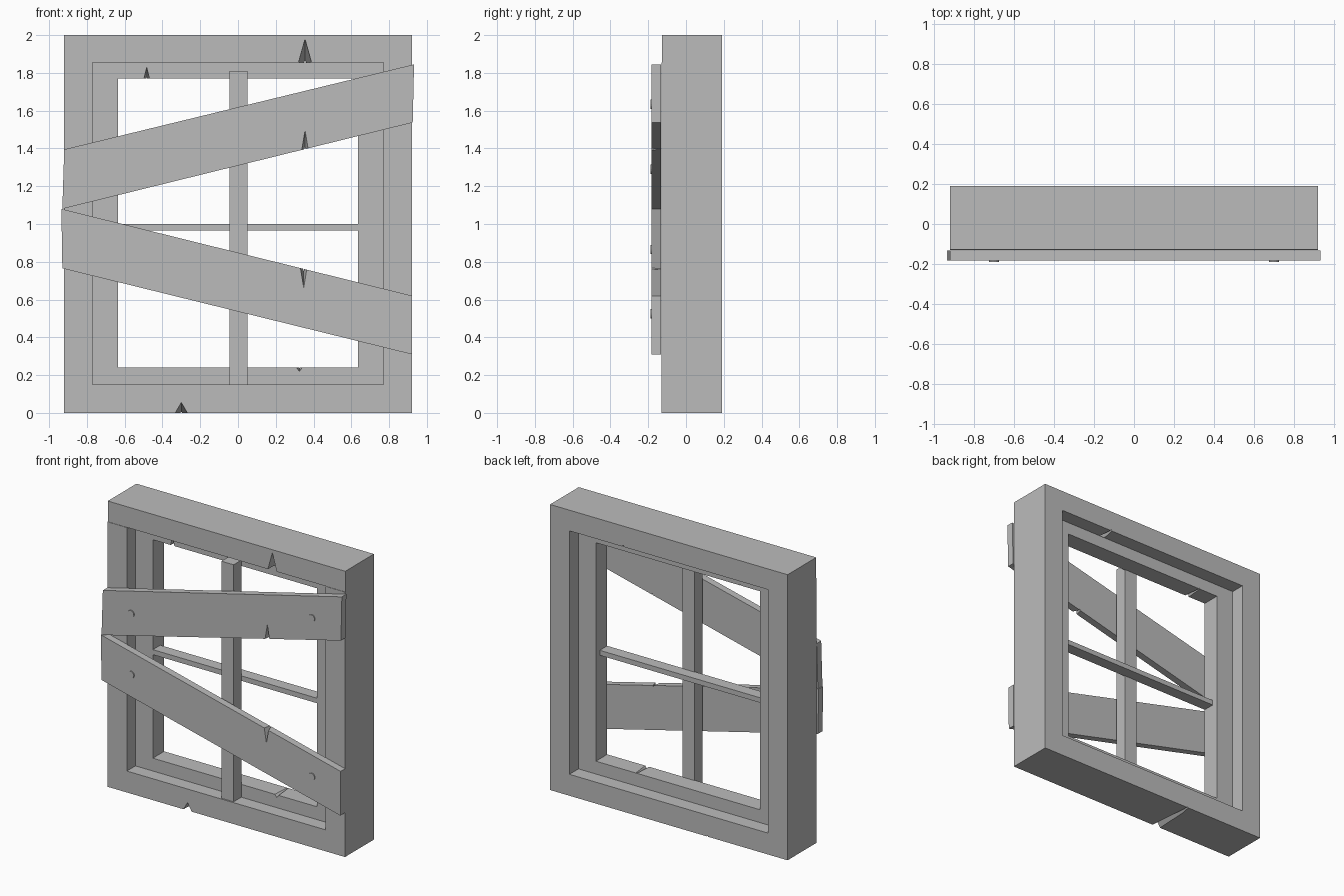
import bpy
import bmesh
from math import pi
from mathutils import Matrix

cube = bpy.data.objects.get("Cube")
if cube:
    bpy.data.objects.remove(cube, do_unlink=True)

grey = bpy.data.materials.new("plain_grey")
grey.use_nodes = True
grey.diffuse_color = (0.5, 0.5, 0.5, 1)
bsdf = next(n for n in grey.node_tree.nodes if n.type == 'BSDF_PRINCIPLED')
bsdf.inputs["Base Color"].default_value = grey.diffuse_color


def finish(name, bm):
    bmesh.ops.recalc_face_normals(bm, faces=bm.faces)
    mesh = bpy.data.meshes.new(name)
    bm.to_mesh(mesh)
    bm.free()
    mesh.materials.append(grey)
    obj = bpy.data.objects.new(name, mesh)
    bpy.context.scene.collection.objects.link(obj)
    return obj


def loft(name, front, back, y0, y1):
    """Solid between a front outline and a matching back outline in x, z."""
    bm = bmesh.new()
    a = [bm.verts.new((x, y0, z)) for x, z in front]
    b = [bm.verts.new((x, y1, z)) for x, z in back]
    bm.faces.new(a)
    bm.faces.new(b[::-1])
    for i in range(len(a)):
        j = (i + 1) % len(a)
        bm.faces.new((a[i], b[i], b[j], a[j]))
    return finish(name, bm)


def prism(name, outline, y0, y1):
    return loft(name, outline, outline, y0, y1)


def box(name, x0, x1, y0, y1, z0, z1):
    return prism(name, [(x0, z0), (x1, z0), (x1, z1), (x0, z1)], y0, y1)


def split(obj, x, edge, tip, half, y0, y1):
    """Cut a crack that opens at the edge height and tapers to the back."""
    out = edge + (edge - tip) * 0.3
    shallow = edge + (tip - edge) * 0.08
    front = [(x - half * 1.3, out), (x + half * 1.3, out), (x, tip)]
    back = [(x - half * 0.8, out), (x + half * 0.8, out), (x, shallow)]
    cutter = loft("crack_cutter", front, back, y0 - 0.002, y1 + 0.002)
    cutter.hide_render = True
    mod = obj.modifiers.new("crack", 'BOOLEAN')
    mod.operation, mod.solver, mod.object = 'DIFFERENCE', 'EXACT', cutter
    bpy.context.view_layer.update()
    result = obj.evaluated_get(bpy.context.evaluated_depsgraph_get())
    mesh = bpy.data.meshes.new_from_object(result)
    obj.modifiers.clear()
    obj.data = mesh
    bpy.data.objects.remove(cutter, do_unlink=True)


# Outer frame: U-shaped surround with a top beam
W, IN = 0.92, 0.77
SILL, HEAD = 0.15, 1.855
Y0, Y1 = -0.13, 0.19
surround = prism("outer_frame", [(-W, 0), (W, 0), (W, HEAD), (IN, HEAD), (IN, SILL),
                                 (-IN, SILL), (-IN, HEAD), (-W, HEAD)], Y0, Y1)
split(surround, -0.30, 0, 0.055, 0.032, Y0, Y1)
beam = box("top_beam", -W, W, Y0 + 0.003, Y1, HEAD, 2)
split(beam, 0.355, HEAD, 1.98, 0.035, Y0, Y1)

# Inner sash
S0, S1, OPEN = -0.035, 0.09, 0.635
for side, s in (("left", 1), ("right", -1)):
    x0, x1 = sorted((s * OPEN, s * IN))
    box(side + "_sash_post", x0, x1, S0, S1, SILL, HEAD)
bottom = box("bottom_sash_rail", -OPEN, OPEN, S0, S1, SILL, 0.24)
split(bottom, 0.325, 0.24, 0.22, 0.015, S0, S1)
top = box("top_sash_rail", -OPEN, OPEN, S0, S1, 1.77, HEAD)
split(top, -0.483, 1.77, 1.83, 0.015, S0, S1)

# Glazing bars
box("vertical_bar", -0.045, 0.05, -0.12, -0.03, SILL, 1.81)
box("horizontal_bar", -OPEN, OPEN, S0, 0.047, 0.965, 1.0)

# Boards nailed across the front
P0, P1 = -0.182, -0.132
upper = prism("upper_board", [(-0.93, 1.08), (0.925, 1.537), (0.932, 1.845), (-0.92, 1.395)],
              P0, P1)
split(upper, 0.355, 1.397, 1.50, 0.017, P0, P1)
lower = prism("lower_board", [(-0.93, 0.765), (0.92, 0.31), (0.922, 0.62), (-0.935, 1.08)],
              P0, P1)
split(lower, 0.348, 0.763, 0.66, 0.017, P0, P1)

# Nail heads
nails = [("upper_right", -0.7, 1.29), ("upper_left", 0.7, 1.635),
         ("lower_right", -0.7, 0.865), ("lower_left", 0.7, 0.525)]
for label, x, z in nails:
    bm = bmesh.new()
    bmesh.ops.create_cone(bm, cap_ends=True, segments=16, radius1=0.025, radius2=0.025,
                          depth=0.014,
                          matrix=Matrix.Translation((x, P0, z)) @ Matrix.Rotation(pi / 2, 4, 'X'))
    finish(label + "_nail", bm)
